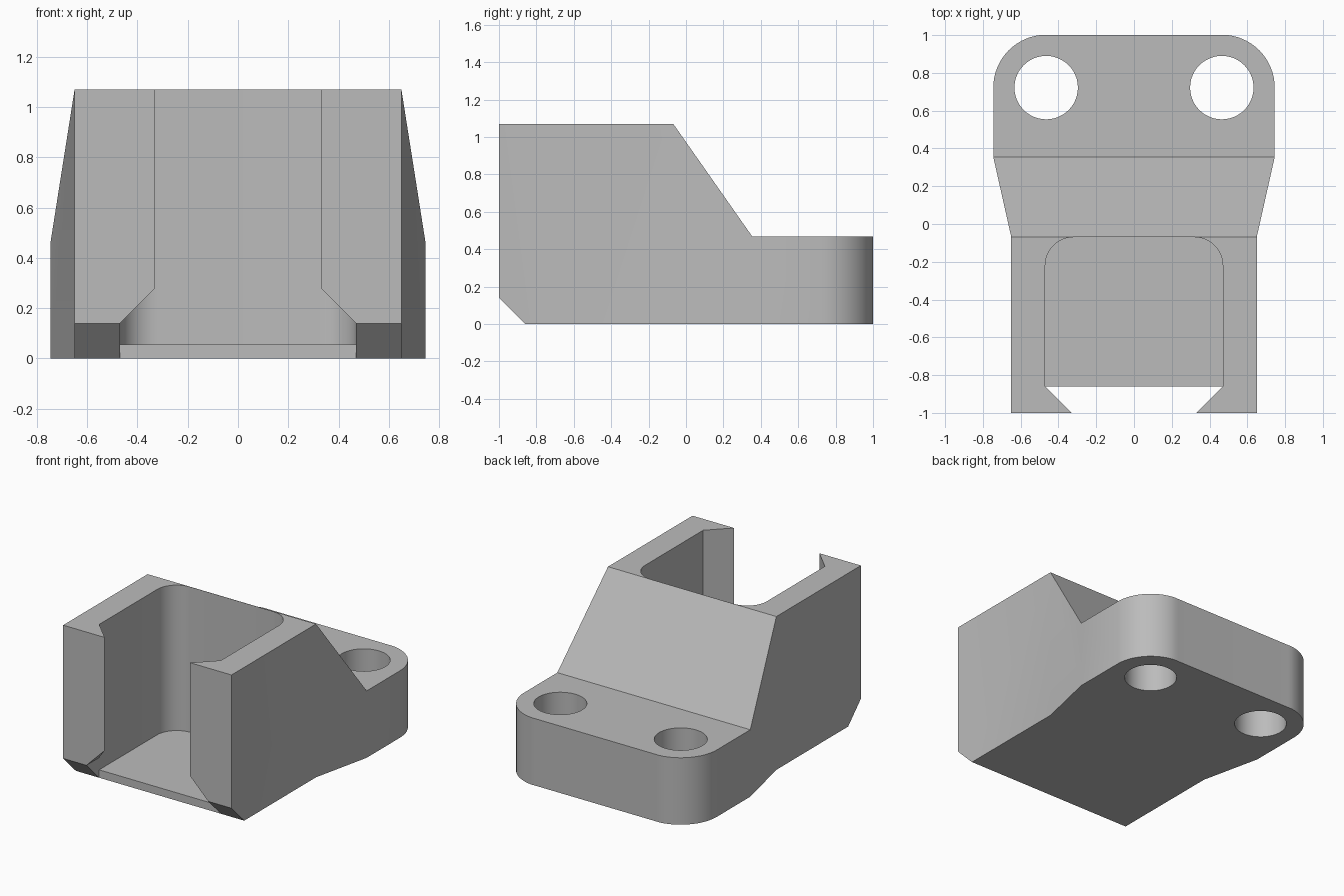
import bpy, bmesh, math
from mathutils import Vector

cube = bpy.data.objects.get("Cube")
if cube:
    bpy.data.objects.remove(cube, do_unlink=True)

grey = bpy.data.materials.new("plain grey")
grey.use_nodes = True
grey.diffuse_color = (0.5, 0.5, 0.5, 1)
grey.node_tree.nodes["Principled BSDF"].inputs["Base Color"].default_value = (0.5, 0.5, 0.5, 1)


def prism(name, points, axis, low, high):
    """Extrude a closed 2D outline along an axis."""
    place = {"x": lambda a, b, t: (t, a, b),
             "y": lambda a, b, t: (a, t, b),
             "z": lambda a, b, t: (a, b, t)}[axis]
    bm = bmesh.new()
    face = bm.faces.new([bm.verts.new(place(a, b, low)) for a, b in points])
    ext = bmesh.ops.extrude_face_region(bm, geom=[face])
    moved = [v for v in ext["geom"] if isinstance(v, bmesh.types.BMVert)]
    bmesh.ops.translate(bm, verts=moved, vec=Vector(place(0, 0, high - low)))
    bmesh.ops.recalc_face_normals(bm, faces=bm.faces)
    mesh = bpy.data.meshes.new(name)
    bm.to_mesh(mesh)
    bm.free()
    mesh.materials.append(grey)
    obj = bpy.data.objects.new(name, mesh)
    bpy.context.collection.objects.link(obj)
    return obj


def arc(cx, cy, r, start, end, steps):
    angles = [math.radians(start + (end - start) * i / steps) for i in range(steps + 1)]
    return [(cx + r * math.cos(a), cy + r * math.sin(a)) for a in angles]


def mirrored(half):
    """Complete a right-hand outline with its mirror image."""
    return half + [(-a, b) for a, b in reversed(half)]


def combine(target, tool, operation):
    mod = target.modifiers.new(tool.name, "BOOLEAN")
    mod.operation = operation
    mod.solver = "EXACT"
    mod.object = tool
    bpy.context.view_layer.objects.active = target
    bpy.ops.object.modifier_apply(modifier=mod.name)
    bpy.data.objects.remove(tool, do_unlink=True)


hole_x, hole_y = 0.465, 0.722
ridge_y, front_inner = -0.068, -0.86

# Bracket body: plan outline with rounded rear corners
plan = mirrored([(0.65, -1.0), (0.65, ridge_y), (0.745, 0.355)]
                + arc(hole_x, hole_y, 0.28, 0, 90, 16)[:-1] + [(hole_x, 1.0)])
body = prism("bracket_body", plan, "z", 0, 1.3)

# Side profile: raised block, ramp, low flange and front bottom chamfer
side = [(front_inner, 0), (1.2, 0), (1.2, 0.467), (0.355, 0.467),
        (ridge_y, 1.07), (-1.0, 1.07), (-1.0, 0.14)]
combine(body, prism("side_profile", side, "x", -1, 1), "INTERSECT")

# Pocket with rounded rear corners and angled front lips
pocket = mirrored([(0.23, -1.1), (0.47, front_inner)]
                  + arc(0.32, ridge_y - 0.152, 0.15, 0, 90, 12))
combine(body, prism("pocket", pocket, "z", 0.055, 1.5), "DIFFERENCE")

# Opening below the lips
opening = mirrored([(0.47, -0.2), (0.47, 0.14), (0.33, 0.28)])
combine(body, prism("lip_opening", opening, "y", -1.2, front_inner), "DIFFERENCE")

# Bolt holes
for side_sign in (-1, 1):
    circle = arc(side_sign * hole_x, hole_y, 0.168, 0, 360, 48)[:-1]
    combine(body, prism("bolt_hole", circle, "z", -0.2, 0.8), "DIFFERENCE")

bpy.ops.object.select_all(action="DESELECT")
body.select_set(True)
bpy.context.view_layer.objects.active = body
bpy.ops.object.shade_smooth_by_angle(angle=math.radians(25))
